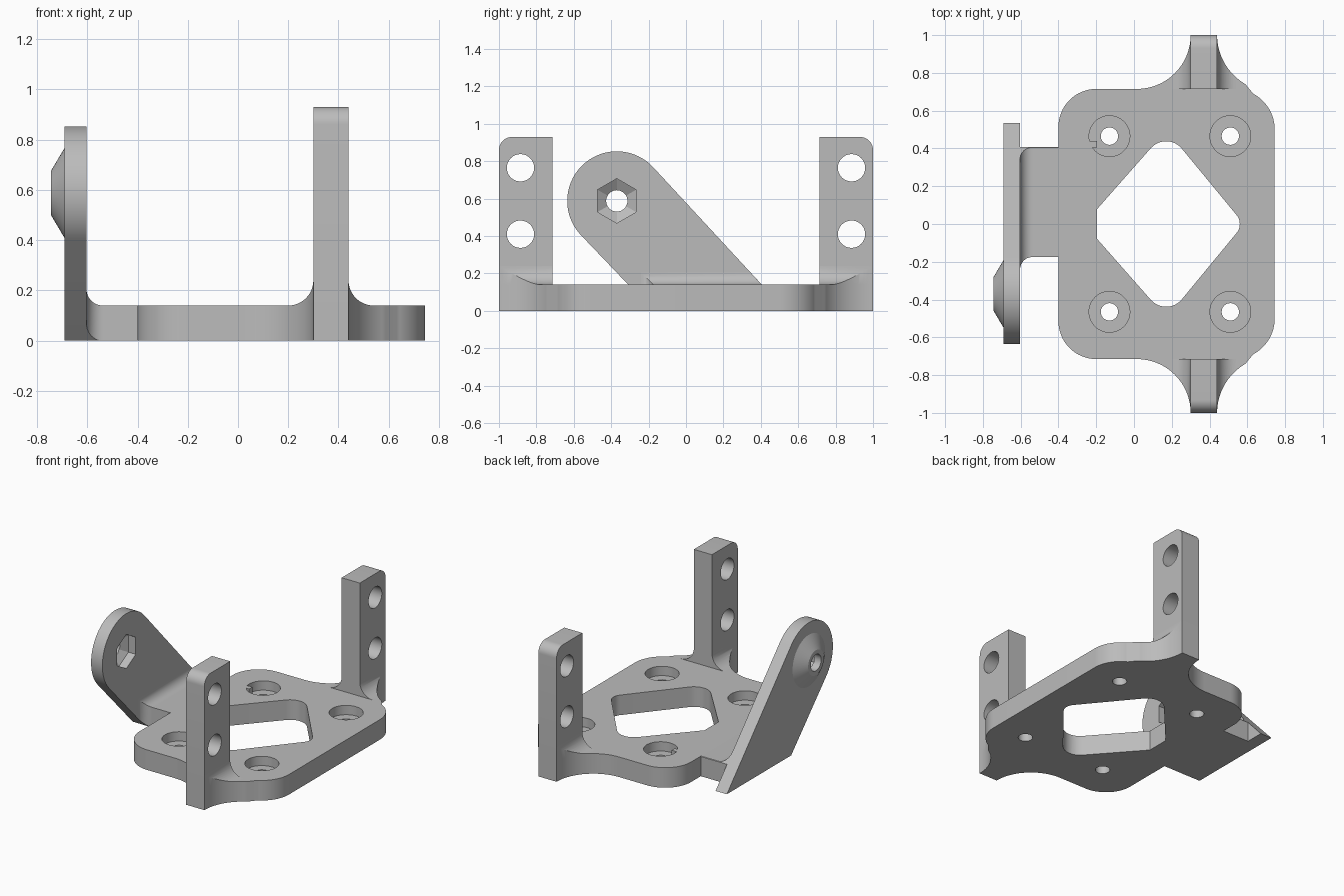
import bpy, bmesh
from math import sin, cos, radians

cube = bpy.data.objects.get("Cube")
if cube:
    bpy.data.objects.remove(cube, do_unlink=True)

grey = bpy.data.materials.new("matte grey")
grey.use_nodes = True
colour = (0.5, 0.5, 0.5, 1)
grey.diffuse_color = colour
grey.node_tree.nodes["Principled BSDF"].inputs["Base Color"].default_value = colour

AXES = {"x": lambda u, v, w: (w, u, v),
        "y": lambda u, v, w: (u, w, v),
        "z": lambda u, v, w: (u, v, w)}


def arc(cx, cy, r, a, b, n=16):
    """Points on an arc from angle a to b, in degrees."""
    angles = [radians(a + (b - a) * i / n) for i in range(n + 1)]
    return [(cx + r * cos(t), cy + r * sin(t)) for t in angles]


def ring(cx, cy, r, n=48, start=0):
    return arc(cx, cy, r, start, start + 360, n)[:-1]


def loft(name, axis, rings):
    """Solid through a list of (outline, position along axis)."""
    bm = bmesh.new()
    rows = [[bm.verts.new(AXES[axis](u, v, w)) for u, v in pts] for pts, w in rings]
    bm.faces.new(rows[0])
    bm.faces.new(rows[-1])
    n = len(rows[0])
    for lo, hi in zip(rows, rows[1:]):
        for i in range(n):
            j = (i + 1) % n
            bm.faces.new((lo[i], lo[j], hi[j], hi[i]))
    bmesh.ops.recalc_face_normals(bm, faces=bm.faces)
    mesh = bpy.data.meshes.new(name)
    bm.to_mesh(mesh)
    bm.free()
    mesh.materials.append(grey)
    ob = bpy.data.objects.new(name, mesh)
    bpy.context.collection.objects.link(ob)
    return ob


def prism(name, axis, pts, a, b):
    return loft(name, axis, [(pts, a), (pts, b)])


def combine(ob, tool, operation="DIFFERENCE"):
    """Apply a boolean and discard the tool."""
    bpy.ops.object.select_all(action="DESELECT")
    bpy.context.view_layer.objects.active = ob
    ob.select_set(True)
    mod = ob.modifiers.new("cut", "BOOLEAN")
    mod.operation, mod.object, mod.solver = operation, tool, "EXACT"
    bpy.ops.object.modifier_apply(modifier=mod.name)
    bpy.data.objects.remove(tool, do_unlink=True)


T = 0.14  # base thickness

# Base plate outline: back half, then mirrored to the front
half = (arc(0.53, 0.5, 0.215, 0, 62) + arc(0.74, 1.0, 0.30, 240, 180)
        + arc(0.015, 1.0, 0.285, 0, -90) + arc(-0.2, 0.515, 0.2, 90, 180))
outline = half + [(x, -y) for x, y in reversed(half)]
base = prism("base_plate", "z", outline, 0, T)

# Central diamond window with rounded tips and a flat left side
tip = (arc(0.485, 0, 0.075, 0, 41, 6) + arc(0.17, 0.33, 0.108, 41, 139, 12)
       + [(-0.197, 0.077)])
window = tip[1:] + [(x, -y) for x, y in reversed(tip)]
combine(base, prism("window_cutter", "z", window, -0.1, 0.3))

# Counterbored screw holes
for x in (-0.13, 0.51):
    for y in (-0.465, 0.465):
        combine(base, prism("bore_cutter", "z", ring(x, y, 0.108), 0.075, 0.3))
        combine(base, prism("hole_cutter", "z", ring(x, y, 0.046, 32), -0.1, 0.3))

# Small corner stub standing in one counterbore
stub = [(-0.24, 0.405), (-0.197, 0.405), (-0.197, 0.44), (-0.24, 0.44)]
parts = [base, prism("bore_stub", "z", stub, 0.07, T - 0.001)]

# Upright ears with two cross holes, and fillets trimmed to the base outline
for side, word in ((1, "back"), (-1, "front")):
    shape = [(0.715, T), (1.0, T)] + arc(0.93, 0.86, 0.07, 0, 90, 10) + [(0.715, 0.93)]
    ear = prism(word + "_ear", "x", [(side * y, z) for y, z in shape], 0.3, 0.44)
    for z in (0.41, 0.765):
        combine(ear, prism("hole_cutter", "x", ring(side * 0.885, z, 0.073), 0.2, 0.6))
    parts.append(ear)
    for x, d in ((0.3, -1), (0.44, 1)):
        curve = [(x, T)] + [(x + d * u, z) for u, z in arc(0.1, T + 0.1, 0.1, 180, 270, 12)]
        label = "left" if d > 0 else "right"
        fillet = prism(f"{word}_ear_{label}_fillet", "y", curve, side * 0.715, side * 1.05)
        combine(fillet, prism("trim", "z", outline, 0.05, 0.4), "INTERSECT")
        parts.append(fillet)

# Slanted side arm with a conical boss, hex nut pocket and bolt hole
PY, PZ = -0.37, 0.588
head = arc(PY, PZ, 0.265, 42.7, 223.6, 40)
arm = prism("side_arm", "x", [(0.535, 0)] + head + [(-0.175, 0)], -0.69, -0.603)
boss = loft("boss", "x", [(ring(PY, PZ, 0.18), -0.68), (ring(PY, PZ, 0.18), -0.69),
                          (ring(PY, PZ, 0.087), -0.745)])
combine(arm, boss, "UNION")
pocket = loft("pocket", "x", [(ring(PY, PZ, 0.119, 6, 30), -0.55),
                              (ring(PY, PZ, 0.119, 6, 30), -0.66),
                              (ring(PY, PZ, 0.05, 6, 30), -0.70)])
combine(arm, pocket)
combine(arm, prism("hole_cutter", "x", ring(PY, PZ, 0.057, 32), -0.8, -0.5))
parts.append(arm)

# Bridge from base to arm, flared on top and front, trimmed to the arm's slope
side_view = [(-0.4, 0), (-0.4, T)] + arc(-0.538, T + 0.065, 0.065, 270, 180, 10) + [(-0.603, 0)]
plan = ([(-0.3, 0.5), (-0.3, -0.175)] + arc(-0.538, -0.24, 0.065, 90, 180, 10)
        + [(-0.7, -0.24), (-0.7, 0.5)])
bridge = prism("arm_bridge", "y", side_view, -0.3, 0.408)
combine(bridge, prism("trim", "z", plan, -0.1, 0.4), "INTERSECT")
slope = [(0.581, -0.05)] + head + [(-0.128, -0.05)]
combine(bridge, prism("trim", "x", slope, -0.8, -0.2), "INTERSECT")
parts.append(bridge)

# Smooth curved walls, crisp edges
bpy.ops.object.select_all(action="DESELECT")
for ob in parts:
    ob.select_set(True)
bpy.context.view_layer.objects.active = base
bpy.ops.object.shade_smooth_by_angle(angle=radians(25))
